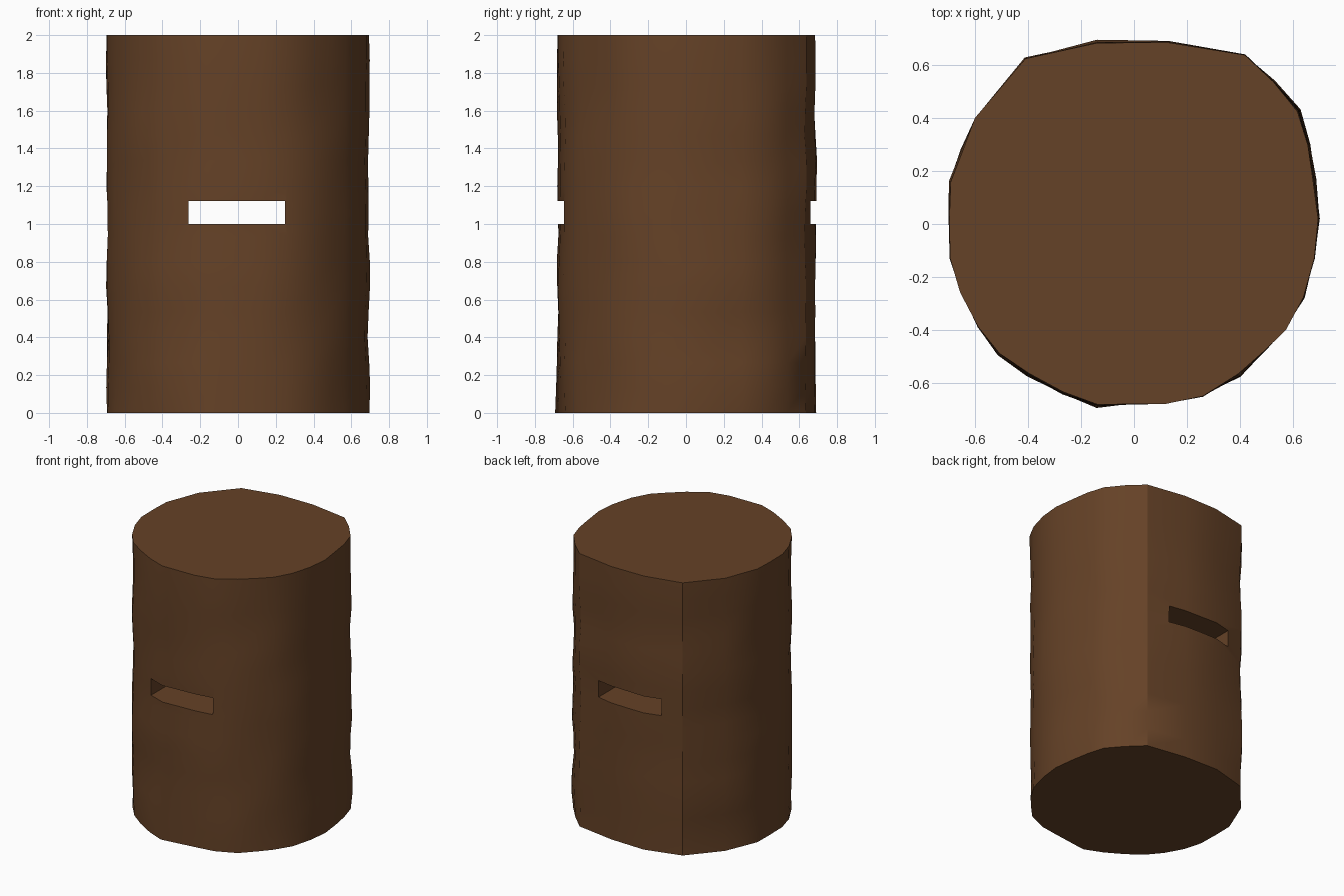
import bpy
import bmesh
from mathutils import Vector, noise

default = bpy.data.objects.get("Cube")
if default:
    bpy.data.objects.remove(default, do_unlink=True)

# Bark brown material
bark = bpy.data.materials.new("bark_brown")
bark.use_nodes = True
color = (0.13, 0.054, 0.02, 1)
bark.diffuse_color = color
bsdf = bark.node_tree.nodes["Principled BSDF"]
bsdf.inputs["Base Color"].default_value = color
bsdf.inputs["Roughness"].default_value = 0.9

# Uneven log cross-section, anticlockwise from +x
OUTLINE = [
    (.70, .02), (.68, .17), (.66, .30), (.625, .43), (.53, .54), (.42, .64),
    (.13, .69), (-.14, .695), (-.41, .625), (-.60, .40), (-.65, .28),
    (-.695, .16), (-.70, .02), (-.70, -.13), (-.66, -.26), (-.59, -.39),
    (-.51, -.49), (-.40, -.57), (-.27, -.64), (-.14, -.69), (.12, -.675),
    (.26, -.65), (.40, -.575), (.50, -.48), (.575, -.40), (.645, -.28),
    (.685, -.13),
]
HEIGHT = 2.0
STEPS = 15


def ring(bm, z):
    """One slice of the trunk, with gentle bumps in its radius."""
    verts = []
    for x, y in OUTLINE:
        bump = noise.noise(Vector((x * 3, y * 3, z * 3.5)))
        s = 0.99 + 0.022 * bump
        verts.append(bm.verts.new((x * s, y * s, z)))
    return verts


# Trunk: stacked slices with flat sawn ends
bm = bmesh.new()
rings = [ring(bm, HEIGHT * i / STEPS) for i in range(STEPS + 1)]
count = len(OUTLINE)
for low, high in zip(rings, rings[1:]):
    for i in range(count):
        j = (i + 1) % count
        bm.faces.new((low[i], low[j], high[j], high[i]))
bm.faces.new(rings[-1])
bm.faces.new(list(reversed(rings[0])))
mesh = bpy.data.meshes.new("log_trunk")
bm.to_mesh(mesh)
bm.free()
mesh.materials.append(bark)
log = bpy.data.objects.new("log_trunk", mesh)
bpy.context.collection.objects.link(log)

# Slot running straight through from front to back
bpy.ops.mesh.primitive_cube_add(size=1, location=(-.007, 0, 1.062))
cutter = bpy.context.object
cutter.name = "slot_cutter"
cutter.scale = (.51, 2, .122)
cutter.hide_render = True
cutter.data.materials.append(bark)

cut = log.modifiers.new("slot", "BOOLEAN")
cut.operation = "DIFFERENCE"
cut.solver = "EXACT"
cut.object = cutter

bpy.ops.object.select_all(action="DESELECT")
log.select_set(True)
bpy.context.view_layer.objects.active = log
bpy.ops.object.modifier_apply(modifier=cut.name)
bpy.data.objects.remove(cutter, do_unlink=True)

# Smooth bark with sharp ridges, slot edges and ends
bpy.ops.object.shade_smooth_by_angle(angle=0.52)
